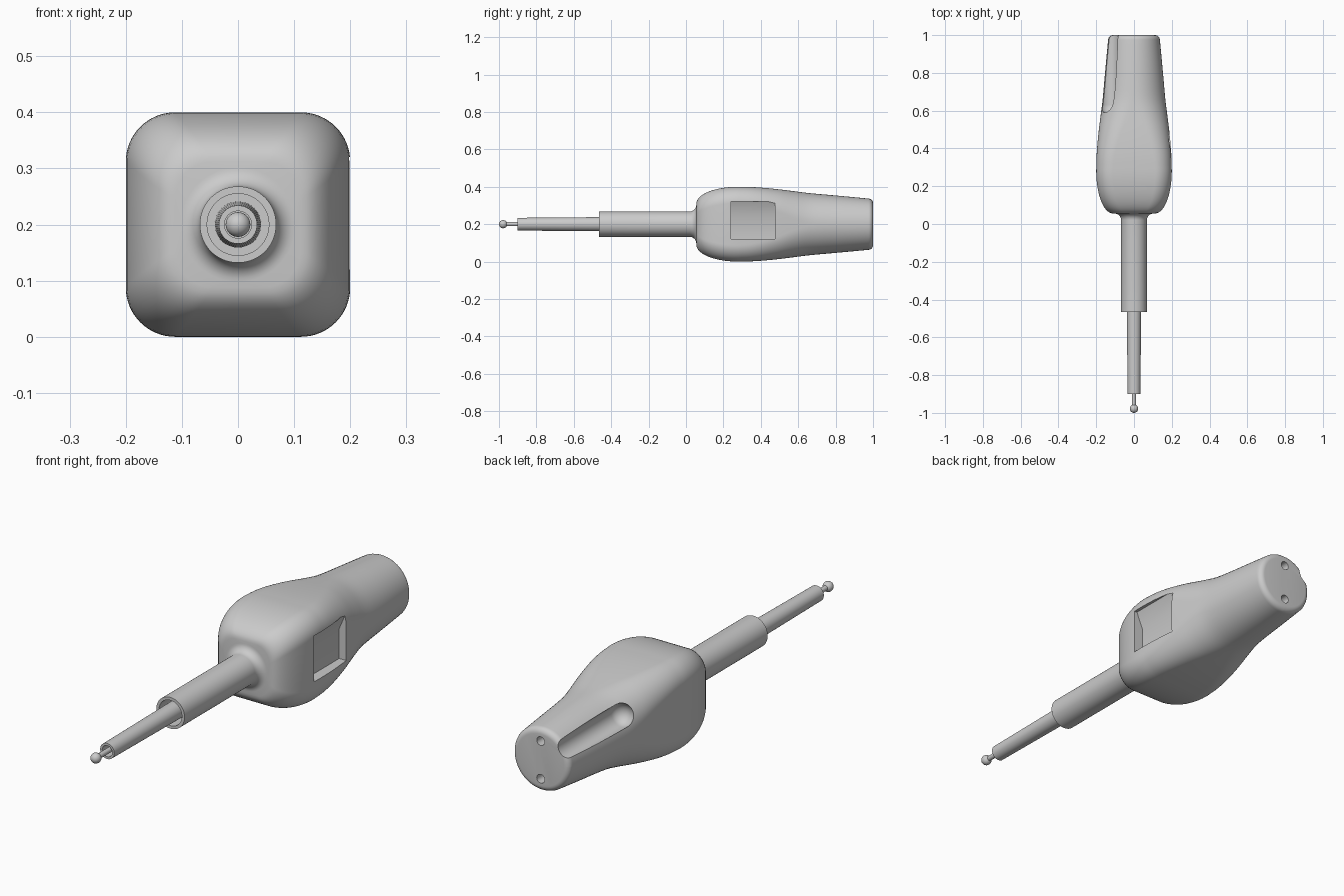
import bpy, bmesh, math
from mathutils import Matrix, Vector

if "Cube" in bpy.data.objects:
    bpy.data.objects.remove(bpy.data.objects["Cube"])

CZ = 0.2   # height of the long axis
Q = 16     # points per quarter of a cross-section


def section(y, a, k):
    """Rounded square around the y axis: half-width a, corner radius k*a (k=1 is a circle)."""
    r, pts = a * k, []
    for q, (sx, sz) in enumerate(((1, 1), (-1, 1), (-1, -1), (1, -1))):
        for i in range(Q + 1):
            t = math.pi / 2 * (q + i / Q)
            pts.append((sx * (a - r) + r * math.cos(t), y, CZ + sz * (a - r) + r * math.sin(t)))
        if k > 0.999:
            pts.pop()
            pts.append(tuple(Vector(pts[-1]).lerp(Vector(
                (r * math.cos(math.pi / 2 * (q + 1)), y, CZ + r * math.sin(math.pi / 2 * (q + 1)))), 0.6)))
    return pts


def loft(name, rows):
    bm = bmesh.new()
    rings = [[bm.verts.new(p) for p in section(*row)] for row in rows]
    n = len(rings[0])
    for r0, r1 in zip(rings, rings[1:]):
        for i in range(n):
            j = (i + 1) % n
            bm.faces.new((r0[i], r0[j], r1[j], r1[i]))
    bm.faces.new(rings[0])
    bm.faces.new(rings[-1])
    return finish(name, bm)


def finish(name, bm):
    bmesh.ops.recalc_face_normals(bm, faces=bm.faces)
    me = bpy.data.meshes.new(name)
    bm.to_mesh(me)
    bm.free()
    ob = bpy.data.objects.new(name, me)
    bpy.context.collection.objects.link(ob)
    return ob


def catmull(keys, steps):
    """Smooth curve through (y, half-width, roundness) keys."""
    k = [Vector(p) for p in keys]
    k = [2 * k[0] - k[1]] + k + [2 * k[-1] - k[-2]]
    out = []
    for p0, p1, p2, p3 in zip(k, k[1:], k[2:], k[3:]):
        for s in range(steps):
            t = s / steps
            out.append(0.5 * (2 * p1 + (p2 - p0) * t + (2 * p0 - 5 * p1 + 4 * p2 - p3) * t * t
                              + (3 * p1 - p0 - 3 * p2 + p3) * t ** 3))
    return [(v.x, v.y, min(v.z, 0.99)) for v in out]


def cylinder_y(name, r, y0, y1, x, z):
    bm = bmesh.new()
    m = Matrix.Translation((x, (y0 + y1) / 2, z)) @ Matrix.Rotation(math.pi / 2, 4, 'X')
    bmesh.ops.create_cone(bm, cap_ends=True, segments=32, radius1=r, radius2=r, depth=y1 - y0, matrix=m)
    return finish(name, bm)


def activate(ob):
    bpy.ops.object.select_all(action='DESELECT')
    ob.select_set(True)
    bpy.context.view_layer.objects.active = ob


def cut(ob, cutter):
    cutter.hide_render = True
    mod = ob.modifiers.new("cut", 'BOOLEAN')
    mod.object, mod.operation, mod.solver = cutter, 'DIFFERENCE', 'EXACT'
    activate(ob)
    bpy.ops.object.modifier_apply(modifier=mod.name)
    bpy.data.objects.remove(cutter)


# Handle with sleeve: hollow sleeve, fillet, rounded-square bulge, round tail
C = 0.99
rows = [(-0.08, 0.055, C), (-0.465, 0.055, C), (-0.465, 0.068, C)]
for i in range(9):
    t = math.pi / 2 * i / 8
    rows.append((0.02 + 0.035 * math.sin(t), 0.068 + 0.034 * (1 - math.cos(t)), C))
for i in range(14):
    t = math.pi / 2 * i / 14
    rows.append((0.056 + 0.224 * (1 - math.cos(t)), 0.112 + 0.088 * math.sin(t), 0.6 - 0.16 * math.sin(t)))
rows += catmull([(0.28, 0.2, 0.44), (0.35, 0.1985, 0.47), (0.42, 0.194, 0.54), (0.5, 0.186, 0.66),
                 (0.58, 0.176, 0.82), (0.66, 0.166, 0.95), (0.76, 0.157, C), (0.86, 0.148, C),
                 (0.975, 0.137, C)], 4)
for i in range(7):
    t = math.pi / 2 * i / 6
    rows.append((0.975 + 0.025 * math.sin(t), 0.137 - 0.025 * (1 - math.cos(t)), C))
handle = loft("handle", rows)

# Side window with sloped upper wall
bm = bmesh.new()
prof = [(0.25, 0.32), (0.185, 0.32), (0.155, 0.25), (0.155, 0.12), (0.25, 0.12)]
face = bm.faces.new([bm.verts.new((x, 0.24, z)) for x, z in prof])
new = bmesh.ops.extrude_face_region(bm, geom=[face])["geom"]
bmesh.ops.translate(bm, verts=[g for g in new if isinstance(g, bmesh.types.BMVert)], vec=(0, 0.235, 0))
cut(handle, finish("window_cutter", bm))

# Thumb groove with a rounded front end
bm = bmesh.new()
bmesh.ops.create_uvsphere(bm, u_segments=40, v_segments=20, radius=0.05)
for v in bm.verts:
    v.co = (v.co.x, -v.co.z, v.co.y)
    if v.co.y > 0.001:
        v.co.y += 0.45
bmesh.ops.translate(bm, verts=bm.verts, vec=(-0.132, 0.632, 0.288))
cut(handle, finish("groove_cutter", bm))

# Two sockets in the tail face
for s in (-1, 1):
    cut(handle, cylinder_y("socket_cutter", 0.019, 0.94, 1.05, 0, CZ + s * 0.082))

# Tapered hollow shaft
shaft = loft("shaft", [(-0.78, 0.024, C), (-0.9, 0.024, C), (-0.9, 0.034, C), (-0.07, 0.041, C)])

# Tip pin and ball
pin = cylinder_y("tip_pin", 0.011, -0.97, -0.77, 0, CZ)
bm = bmesh.new()
bmesh.ops.create_uvsphere(bm, u_segments=32, v_segments=16, radius=0.022,
                          matrix=Matrix.Translation((0, -0.978, CZ)) @ Matrix.Rotation(math.pi / 2, 4, 'X'))
ball = finish("tip_ball", bm)

for ob in (handle, shaft, pin, ball):
    activate(ob)
    bpy.ops.object.shade_smooth_by_angle(angle=math.radians(35))
